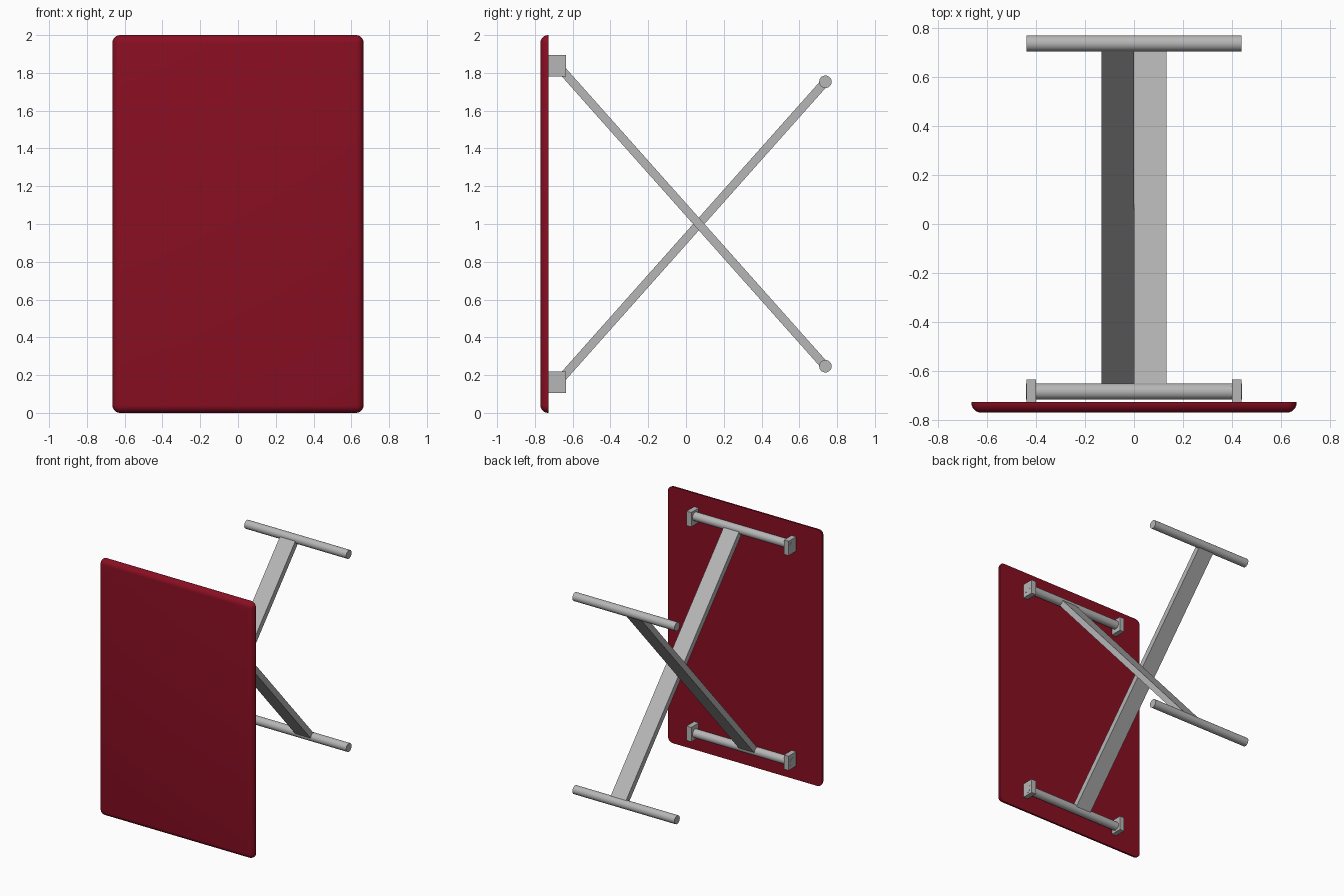
import bpy, bmesh, math
from mathutils import Matrix, Vector

if "Cube" in bpy.data.objects:
    bpy.data.objects.remove(bpy.data.objects["Cube"])


def material(name, rgb):
    m = bpy.data.materials.new(name)
    m.diffuse_color = (*rgb, 1)
    m.use_nodes = True
    m.node_tree.nodes["Principled BSDF"].inputs["Base Color"].default_value = m.diffuse_color
    return m


RED = material("dark red", (0.25, 0.0045, 0.016))
GREY = material("metal grey", (0.47, 0.47, 0.47))


def finish(name, bm, mat, smooth=False):
    bmesh.ops.recalc_face_normals(bm, faces=bm.faces[:])
    me = bpy.data.meshes.new(name)
    bm.to_mesh(me)
    bm.free()
    me.materials.append(mat)
    ob = bpy.data.objects.new(name, me)
    bpy.context.collection.objects.link(ob)
    if smooth:
        bpy.ops.object.select_all(action='DESELECT')
        ob.select_set(True)
        bpy.context.view_layer.objects.active = ob
        bpy.ops.object.shade_smooth_by_angle(angle=math.radians(40))
    return ob


def box_bm(centre, size, rot=Matrix.Identity(4)):
    bm = bmesh.new()
    mat = Matrix.Translation(centre) @ rot @ Matrix.Diagonal((*size, 1))
    bmesh.ops.create_cube(bm, size=1, matrix=mat)
    return bm


def rod(name, y, z, half=0.44, radius=0.033):
    bm = bmesh.new()
    mat = Matrix.Translation((0, y, z)) @ Matrix.Rotation(math.pi / 2, 4, 'Y')
    bmesh.ops.create_cone(bm, cap_ends=True, segments=32, radius1=radius,
                          radius2=radius, depth=2 * half, matrix=mat)
    finish(name, bm, GREY, True)


# Front panel, rounded everywhere except around its flat back
y0, y1 = -0.771, -0.728
bm = box_bm((0, (y0 + y1) / 2, 1), (1.33, y1 - y0, 2))
edges = [e for e in bm.edges if min(v.co.y for v in e.verts) < y0 + 0.01]
bmesh.ops.bevel(bm, geom=edges, offset=0.041, segments=6, profile=0.5, affect='EDGES')
finish("front_panel", bm, RED, True)

# Pivot rods with square end brackets, and free rods at the back
for label, s in (("upper", 1), ("lower", -1)):
    rod(label + "_front_rod", -0.685, 1 + s * 0.846, 0.441)
    rod(label + "_rear_rod", 0.738, 1 + s * 0.753)
    for side, x in (("left", -0.42), ("right", 0.42)):
        finish(f"{label}_{side}_bracket",
               box_bm((x, -0.683, 1 + s * 0.838), (0.04, 0.094, 0.112)), GREY)

# Two crossing arms lying side by side
for name, s, x in (("falling_arm", 1, 0.0665), ("rising_arm", -1, -0.0665)):
    a = Vector((x, -0.685, 1 + s * 0.846))
    b = Vector((x, 0.738, 1 - s * 0.753))
    d = b - a
    rot = Matrix.Rotation(math.atan2(d.z, d.y), 4, 'X')
    finish(name, box_bm((a + b) / 2, (0.133, d.length, 0.045), rot), GREY)
